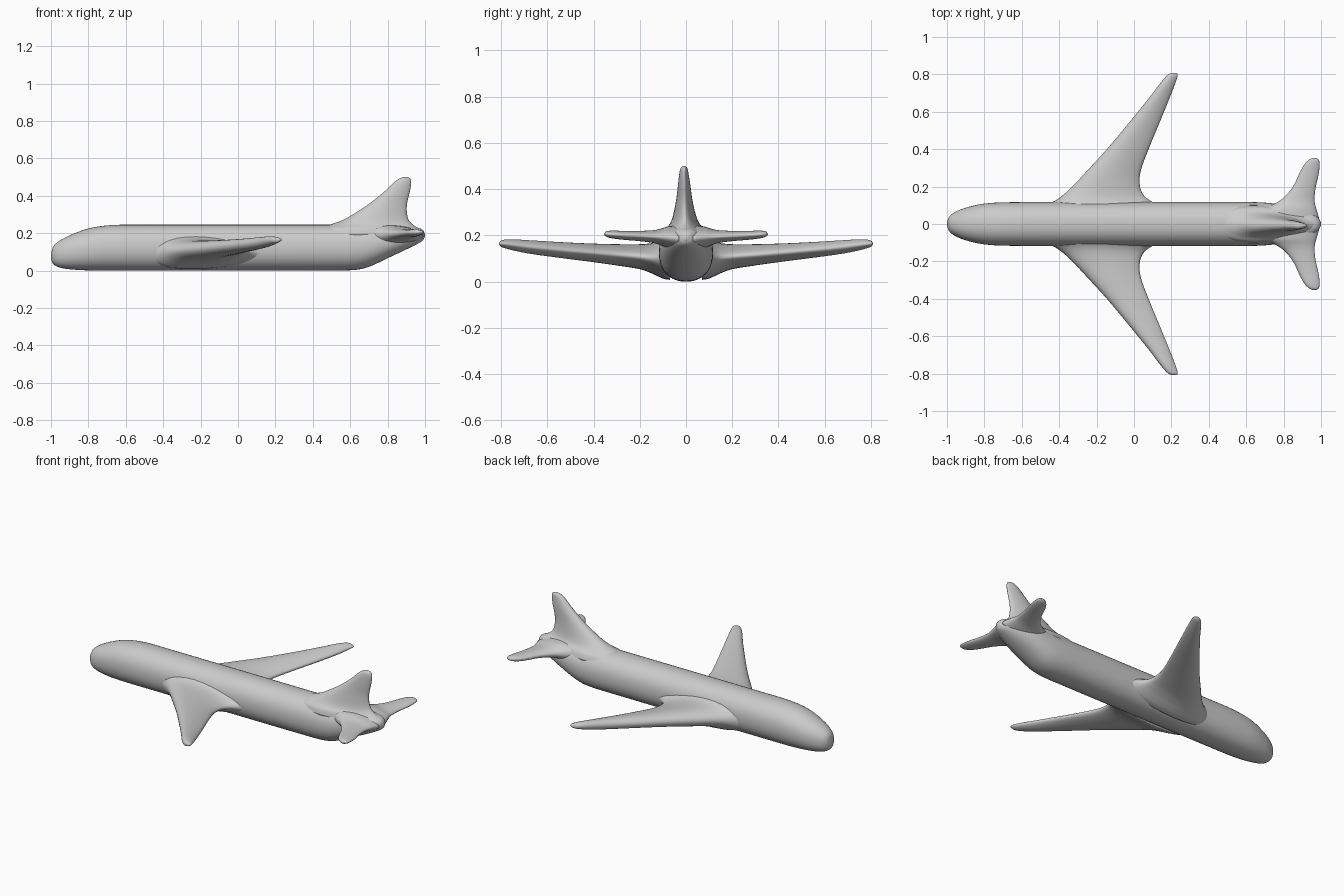
import bpy, bmesh, math

if "Cube" in bpy.data.objects:
    bpy.data.objects.remove(bpy.data.objects["Cube"])

# Single plain grey skin
grey = bpy.data.materials.new("plain_grey")
grey.use_nodes = True
GREY = (0.6, 0.6, 0.6, 1)
grey.diffuse_color = GREY
grey.node_tree.nodes["Principled BSDF"].inputs["Base Color"].default_value = GREY


def spline(rows, steps):
    """Resample station rows smoothly (Catmull-Rom)."""
    out = []
    for i in range(len(rows) - 1):
        p0, p1 = rows[max(i - 1, 0)], rows[i]
        p2, p3 = rows[i + 1], rows[min(i + 2, len(rows) - 1)]
        # tangents are scaled by station spacing to avoid overshoot
        h = p2[0] - p1[0]
        for k in range(steps):
            t = k / steps
            row = [p1[0] + h * t]
            for a, b, c, d in list(zip(p0, p1, p2, p3))[1:]:
                m1 = (c - a) / (p2[0] - p0[0]) * h
                m2 = (d - b) / (p3[0] - p1[0]) * h
                row.append((2*t**3 - 3*t**2 + 1) * b + (t**3 - 2*t**2 + t) * m1
                           + (3*t**2 - 2*t**3) * c + (t**3 - t**2) * m2)
            out.append(row)
    return out + [list(rows[-1])]


def loft(name, rows, place, power=2.0, taper=0.0, sides=32, steps=4):
    """Skin rounded sections; row = (station, u_min, u_max, v_min, v_max)."""
    bm = bmesh.new()
    rings = []
    for s, u0, u1, v0, v1 in spline(rows, steps):
        ring = []
        for k in range(sides):
            a = 2 * math.pi * k / sides
            c, n = math.cos(a), math.sin(a)
            c = math.copysign(abs(c) ** (2 / power), c)
            n = math.copysign(abs(n) ** (2 / power), n) * (1 - taper * c)
            ring.append(bm.verts.new(place(
                s, (u0 + u1) / 2 + (u1 - u0) / 2 * c,
                (v0 + v1) / 2 + (v1 - v0) / 2 * n)))
        rings.append(ring)
    for r0, r1 in zip(rings, rings[1:]):
        for k in range(sides):
            j = (k + 1) % sides
            bm.faces.new((r0[k], r0[j], r1[j], r1[k]))
    bm.faces.new(rings[0])
    bm.faces.new(rings[-1])
    bmesh.ops.recalc_face_normals(bm, faces=bm.faces)
    mesh = bpy.data.meshes.new(name)
    bm.to_mesh(mesh)
    bm.free()
    mesh.materials.append(grey)
    mesh.shade_smooth()
    obj = bpy.data.objects.new(name, mesh)
    bpy.context.collection.objects.link(obj)
    return obj


# Fuselage: sections along x, nose at -x, upswept tail cone
loft("fuselage", [
    (-1.0, -.008, .008, .065, .085), (-.99, -.036, .036, .038, .125),
    (-.96, -.062, .062, .018, .155), (-.9, -.087, .087, .007, .188),
    (-.8, -.109, .109, .001, .225), (-.68, -.116, .116, 0, .243),
    (-.5, -.117, .117, 0, .245), (.5, -.117, .117, 0, .245),
    (.63, -.117, .117, .004, .245), (.7, -.114, .114, .02, .245),
    (.8, -.103, .103, .066, .243), (.9, -.08, .08, .113, .238),
    (.96, -.055, .055, .143, .23), (.99, -.028, .028, .163, .215),
    (1.0, -.006, .006, .183, .195)],
    lambda s, u, v: (s, u, v), power=2.2, sides=40)

WING = [
    (.07, -.52, .19, .01, .2), (.095, -.48, .15, .014, .185),
    (.12, -.43, .095, .024, .172), (.15, -.385, .055, .038, .164),
    (.2, -.33, .032, .055, .16), (.28, -.255, .035, .068, .16),
    (.4, -.145, .078, .085, .163), (.55, -.02, .14, .104, .17),
    (.68, .085, .193, .122, .178), (.75, .138, .22, .136, .182),
    (.79, .172, .233, .147, .18), (.803, .19, .232, .153, .175),
    (.808, .208, .224, .16, .168)]

STABILISER = [
    (.03, .66, .99, .13, .243), (.08, .7, .975, .145, .238),
    (.11, .755, .967, .158, .228), (.14, .8, .965, .167, .222),
    (.2, .85, .972, .175, .219), (.27, .884, .988, .181, .219),
    (.32, .912, .992, .187, .22), (.345, .938, .987, .194, .217),
    (.354, .957, .973, .202, .208)]

# Wings and stabilisers: sections along the span, mirrored on each side
for side, sign in (("right", -1), ("left", 1)):
    place = lambda s, u, v, g=sign: (u, g * s, v)
    loft(side + "_wing", WING, place, taper=.25)
    loft(side + "_stabiliser", STABILISER, place, taper=.15)

# Tail fin: sections along z with a flared root
loft("tail_fin", [
    (.19, .4, .985, -.1, .1), (.225, .43, .965, -.09, .085),
    (.245, .49, .935, -.072, .062), (.27, .56, .913, -.06, .048),
    (.31, .63, .903, -.05, .036), (.36, .705, .904, -.041, .026),
    (.42, .78, .918, -.034, .018), (.47, .832, .926, -.028, .01),
    (.492, .862, .921, -.022, .005), (.5, .885, .907, -.013, -.003)],
    lambda s, u, v: (u, v, s), taper=.2)
